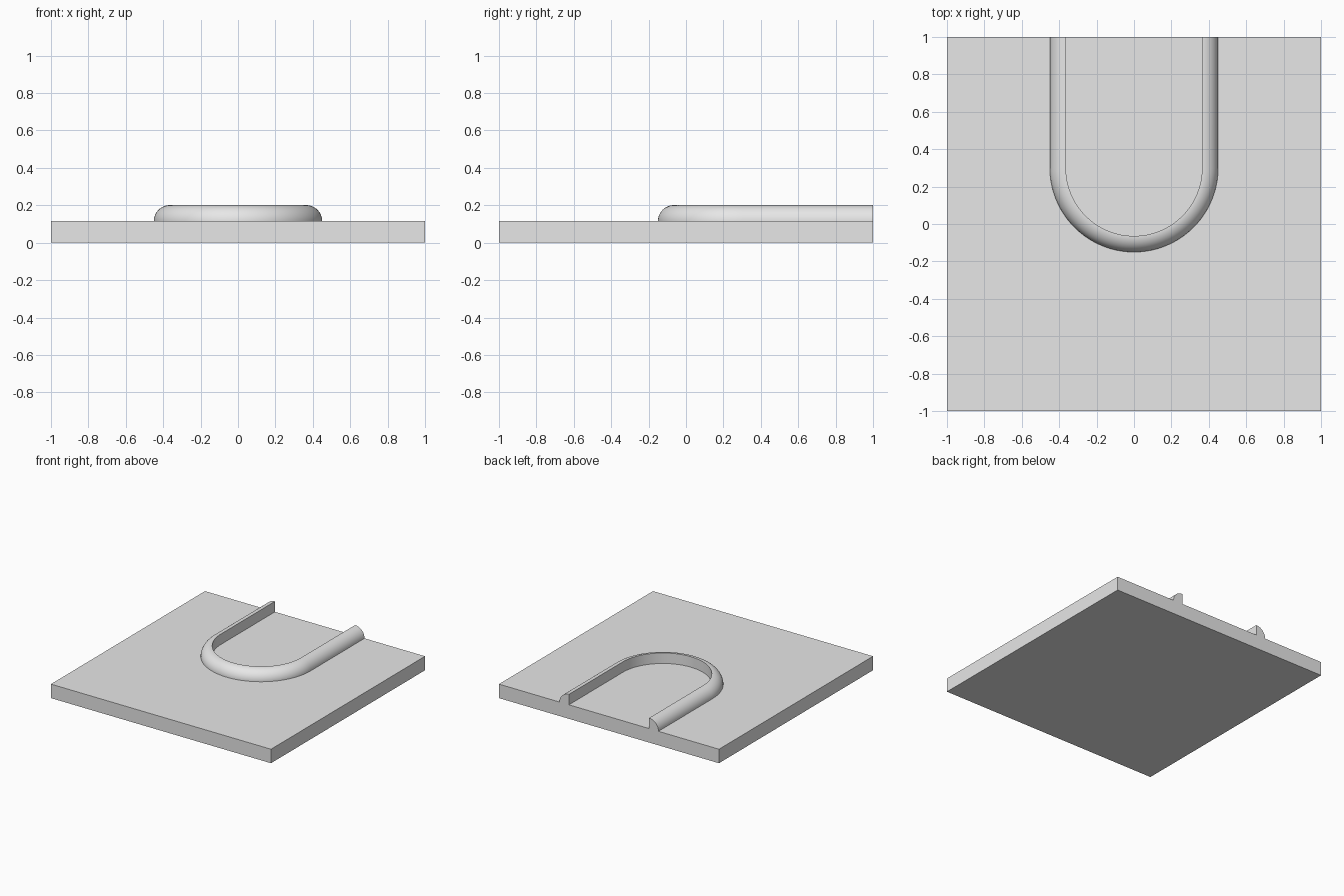
import bpy, bmesh
from math import pi, sin, cos

cube = bpy.data.objects.get("Cube")
if cube:
    bpy.data.objects.remove(cube, do_unlink=True)

PLATE_TOP = 0.115
RAIL = 0.086          # rail width and height
INNER = 0.364         # inner radius of the bend
BEND_Y = 0.3          # centre of the bend

GREY = (0.8, 0.8, 0.8, 1)
grey = bpy.data.materials.new("plain_grey")
grey.use_nodes = True
grey.diffuse_color = GREY
grey.node_tree.nodes["Principled BSDF"].inputs["Base Color"].default_value = GREY


def finish(bm, name):
    bmesh.ops.recalc_face_normals(bm, faces=bm.faces)
    mesh = bpy.data.meshes.new(name)
    bm.to_mesh(mesh)
    bm.free()
    mesh.materials.append(grey)
    obj = bpy.data.objects.new(name, mesh)
    bpy.context.collection.objects.link(obj)
    return obj


# Square base plate
bm = bmesh.new()
bmesh.ops.create_cube(bm, size=1)
bmesh.ops.scale(bm, vec=(2, 2, PLATE_TOP), verts=bm.verts)
bmesh.ops.translate(bm, vec=(0, 0, PLATE_TOP / 2), verts=bm.verts)
finish(bm, "base_plate")

# Quarter-round section: upright inner wall, rounded outer side
STEPS = 16
section = [(0, 0)] + [(RAIL * cos(a), RAIL * sin(a))
                      for a in (pi / 2 * i / STEPS for i in range(STEPS + 1))]

# U-shaped path as (x, y) centre of the bend arc plus outward direction
BENDS = 64
path = [(1, -1, 0)]
path += [(BEND_Y, -cos(pi * i / BENDS), -sin(pi * i / BENDS)) for i in range(BENDS + 1)]
path += [(1, 1, 0)]

# Sweep the section along the path
bm = bmesh.new()
rings = [[bm.verts.new(((INNER + out) * dx, y + (INNER + out) * dy, PLATE_TOP + up))
          for out, up in section] for y, dx, dy in path]
count = len(section)
for a, b in zip(rings, rings[1:]):
    for i in range(count):
        j = (i + 1) % count
        bm.faces.new((a[i], a[j], b[j], b[i]))
for end in (rings[0], rings[-1]):
    bm.faces.new(end)
rail = finish(bm, "u_shaped_rail")

bpy.ops.object.select_all(action='DESELECT')
rail.select_set(True)
bpy.context.view_layer.objects.active = rail
bpy.ops.object.shade_smooth_by_angle()
